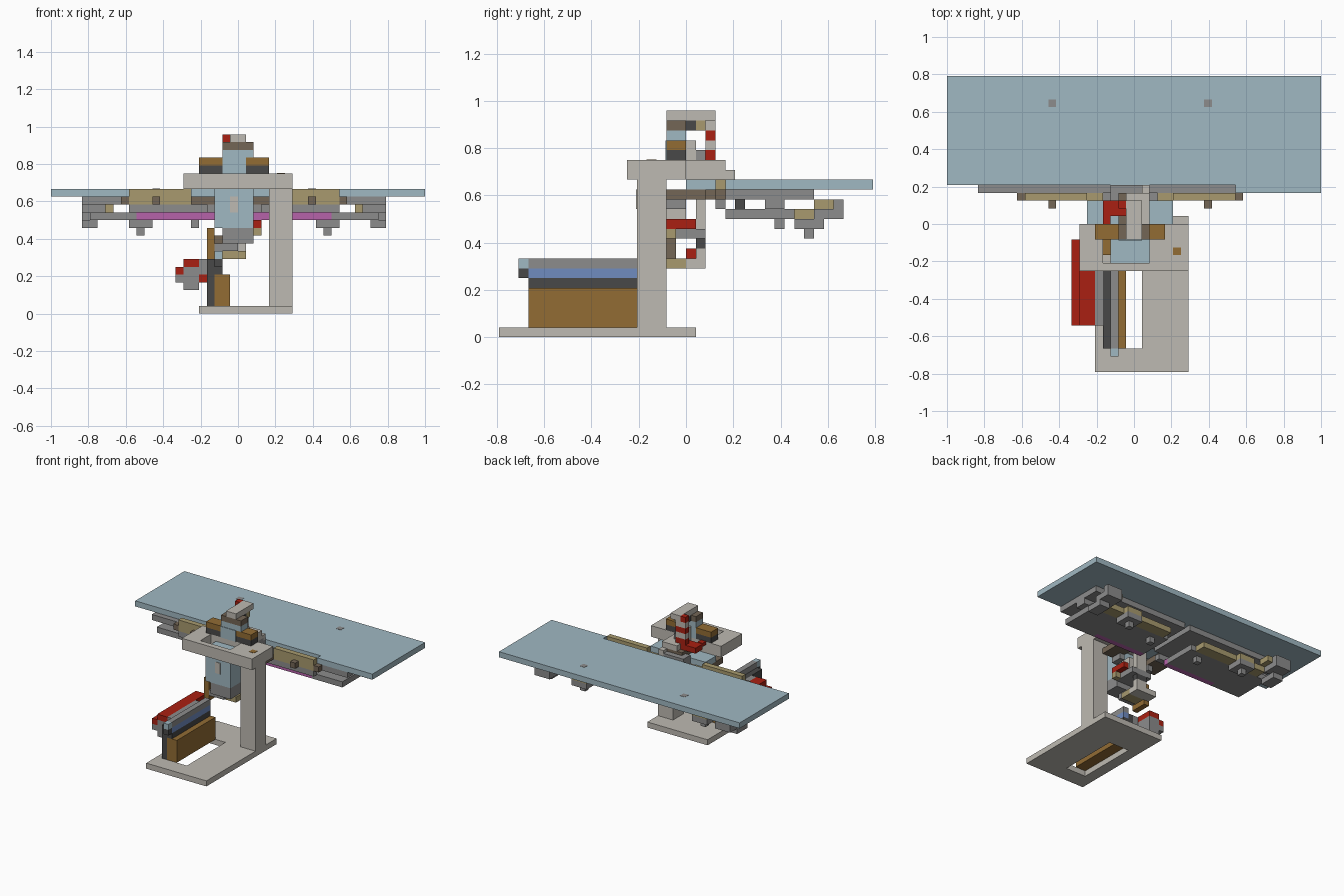
import bpy
import bmesh

cube = bpy.data.objects.get("Cube")
if cube:
    bpy.data.objects.remove(cube)

U = 1 / 24  # one grid step


def linear(c):
    c /= 255
    return c / 12.92 if c < 0.04045 else ((c + 0.055) / 1.055) ** 2.4


def material(name, rgb):
    mat = bpy.data.materials.new(name)
    mat.use_nodes = True
    colour = [linear(c) for c in rgb] + [1]
    mat.diffuse_color = colour
    bsdf = mat.node_tree.nodes["Principled BSDF"]
    bsdf.inputs["Base Color"].default_value = colour
    bsdf.inputs["Roughness"].default_value = 0.8
    return mat


pale_blue = material("pale blue", (160, 184, 194))
grey = material("grey", (140, 140, 140))
stone = material("stone", (190, 186, 178))
brown = material("brown", (146, 108, 52))
charcoal = material("charcoal", (72, 72, 72))
red = material("red", (170, 32, 18))
magenta = material("magenta", (182, 98, 170))
khaki = material("khaki", (168, 154, 110))
umber = material("umber", (116, 102, 86))
blue = material("blue", (112, 140, 192))


def box(name, mat, x, y, z):
    """Box given by its x, y and z ranges in grid steps."""
    mesh = bpy.data.meshes.new(name)
    bm = bmesh.new()
    bmesh.ops.create_cube(bm, size=1)
    for v in bm.verts:
        v.co = [U * (r[0] if c < 0 else r[1]) for c, r in zip(v.co, (x, y, z))]
    bm.to_mesh(mesh)
    bm.free()
    mesh.materials.append(mat)
    obj = bpy.data.objects.new(name, mesh)
    bpy.context.collection.objects.link(obj)
    return obj


def pair(name, mat, x, y, z):
    """The same box on both wings, mirrored about the rail centre."""
    box("right_" + name, mat, x, y, z)
    box("left_" + name, mat, (-1 - x[1], -1 - x[0]), y, z)


def frame(name, mat, x, y, z, hole_x, hole_y):
    """Plate with a rectangular opening, made of four strips."""
    box(name + "_front", mat, x, (y[0], hole_y[0]), z)
    box(name + "_back", mat, x, (hole_y[1], y[1]), z)
    box(name + "_right", mat, (x[0], hole_x[0]), hole_y, z)
    box(name + "_left", mat, (hole_x[1], x[1]), hole_y, z)


# Stand: base, column and top plate
frame("base", stone, (-5, 7), (-19, 1), (0, 1), (-3, 1), (-16, -5))
box("column", stone, (4, 7), (-5, -2), (1, 16))
frame("top_plate", stone, (-7, 7), (-6, 0), (16, 18), (-4, 2), (-5, -2))
box("plate_pin", brown, (5, 6), (-4, -3), (17.5, 18.04))

# Long board with its back markers
box("board", pale_blue, (-24, 24), (5, 19), (15, 16))
box("board_edge", pale_blue, (13, 24), (4, 5), (15, 16))
pair("board_marker", grey, (-11, -10), (15, 16), (15.5, 16.04))

# Wings below the board
pair("upper_plate", grey, (-20, -1), (4, 13), (14, 15))
pair("lower_plate", grey, (-19, -3), (5, 11), (12, 13))
pair("magenta_strip", magenta, (-13, -3), (4, 5), (12, 13))
pair("strip_end", grey, (-19, -13), (4, 5), (12, 13))
pair("plate_post", charcoal, (-13, -12), (5, 6), (13, 14))
pair("plate_block", grey, (-20, -17), (8, 10), (13, 14))
pair("back_rim", khaki, (-17, -4), (11, 13), (12, 13))
pair("rim_tab", khaki, (-17, -16), (13, 15), (13, 14))
pair("rim_end", grey, (-20, -17), (13, 16), (12, 13))
pair("rim_corner", grey, (-20, -17), (15, 16), (13, 14))
pair("foot_end", grey, (-20, -18), (11, 14), (11, 12))
pair("foot_wide", grey, (-14, -11), (11, 14), (11, 12))
pair("foot_tip", grey, (-13, -12), (12, 13), (10, 11))
pair("foot_small", grey, (-6, -5), (9, 10), (11, 12))
pair("foot_boss", khaki, (-14, -11), (13, 14), (12, 13))

# Front rail
pair("rail_top", khaki, (-14, -6), (3, 4), (15, 16))
pair("rail_face", khaki, (-14, -4), (3, 4), (14, 15))
pair("rail_cap", umber, (-15, -14), (3, 4), (14, 15))
pair("rail_lip", grey, (-14, -2), (3, 4), (13, 14))
pair("rail_pin", umber, (-11, -10), (2, 3), (14, 15))
box("bridge", pale_blue, (-6, 5), (0, 3), (15, 16))
pair("bridge_beam", umber, (-6, -3), (-2, 3), (14, 15))
pair("bridge_foot", grey, (-4, -3), (-2, 0), (13, 14))
box("bridge_arm", stone, (1, 2), (0, 5), (16, 17))
box("bridge_arm_top", stone, (-1, 2), (0, 4), (17, 18))
box("bridge_link", umber, (-2, 1), (0, 4), (16, 17))
box("bridge_tie", grey, (-3, 2), (3, 5), (15, 16.5))

# Central body hanging under the plate
box("body", pale_blue, (-3, 2), (-5, -2), (11, 17))
box("body_emblem_plate", stone, (-1, 0), (-5.1, -5), (13, 15))
box("body_lower", grey, (-2, 2), (-5, -2), (9, 11))
box("body_step", grey, (-3, 0), (-4, -2), (8, 9))
box("body_side", brown, (-4, -3), (-4, -1), (7, 11))
box("body_shelf", grey, (-2, 2), (-2, 2), (10, 11))
box("body_red_bar", red, (2, 3), (-2, 1), (11, 12))
box("body_back", stone, (-1, 1), (1, 2), (11, 15))
box("body_core", stone, (-2, 1), (-2, 0), (11, 14))
box("body_tab", khaki, (2, 3), (-2, -1), (10, 11))

# Lower hook of the mechanism
box("hook_pin", charcoal, (-1, 1), (1, 2), (9, 10))
box("hook_back", stone, (-1, 1), (1, 2), (8, 9))
box("hook_red", red, (-1, 0), (0, 1), (8, 9))
box("hook_base", stone, (-3, 1), (0, 2), (7, 8))
box("hook_lip", khaki, (-2, 1), (-2, 0), (7, 8))
box("hook_stem", umber, (-3, -2), (-2, -1), (8, 10))

# Stack on the top plate
box("stack_bottom", charcoal, (-5, 4), (-2, 0), (18, 19))
box("stack_right", brown, (-5, -2), (-2, 0), (19, 20))
box("stack_left", brown, (1, 4), (-2, 0), (19, 20))
box("stack_core", pale_blue, (-2, 1), (-2.1, 0), (18, 20))
box("stack_head", pale_blue, (-2, 2), (-2, 0), (20, 21))
box("stack_back", stone, (-1, 1), (0, 1), (18, 20))
box("head_beam", umber, (-2, 2), (-2, 0), (21, 22))
box("head_pin", charcoal, (-1, 1), (0, 1), (21, 22))
box("head_spacer", khaki, (-1, 1), (1, 2), (21, 22))
box("head_cap", stone, (-1, 1), (-2, 2), (22, 23))
box("head_red", red, (-2, -1), (2, 3), (22, 23))
box("head_cap_back", stone, (-1, 1), (2, 3), (22, 23))

# Banded rear post
for i in range(4):
    box("post_band", stone if i % 2 else red, (-2, 0), (2, 3), (18 + i, 19 + i))
box("post_foot", red, (-4, -1), (1, 3), (17, 18))
box("post_brace", grey, (-1, 1), (1, 2), (18, 19))
box("side_red_block", red, (-4, -3), (-2, 1), (17.5, 18.1))

# Long container and feed rail
box("container", brown, (-3, -1), (-16, -5), (1, 5))
box("container_wall", charcoal, (-4, -3), (-16, -5), (1, 7))
box("feed_dark", charcoal, (-3, -2), (-16, -5), (5, 6))
box("feed_blue", blue, (-3, -2), (-16, -5), (6, 7))
box("feed_top", grey, (-3, -2), (-16, -5), (7, 8))
box("feed_end", pale_blue, (-3, -2), (-17, -16), (7, 8))
box("feed_end_lower", charcoal, (-3, -2), (-17, -16), (6, 7))

# Stepped red side handle
box("handle_top", red, (-7, -5), (-13, -2), (6, 7))
box("handle_link", grey, (-5, -4), (-13, -5), (5, 7))
box("handle_core", grey, (-7, -5), (-13, -2), (5, 6))
box("handle_edge", red, (-8, -7), (-13, -2), (5, 6))
box("handle_lower", grey, (-8, -5), (-13, -2), (4, 5))
box("handle_inner", red, (-5, -4), (-13, -5), (4, 5))
box("handle_bottom", grey, (-7, -5), (-13, -2), (3, 4))
